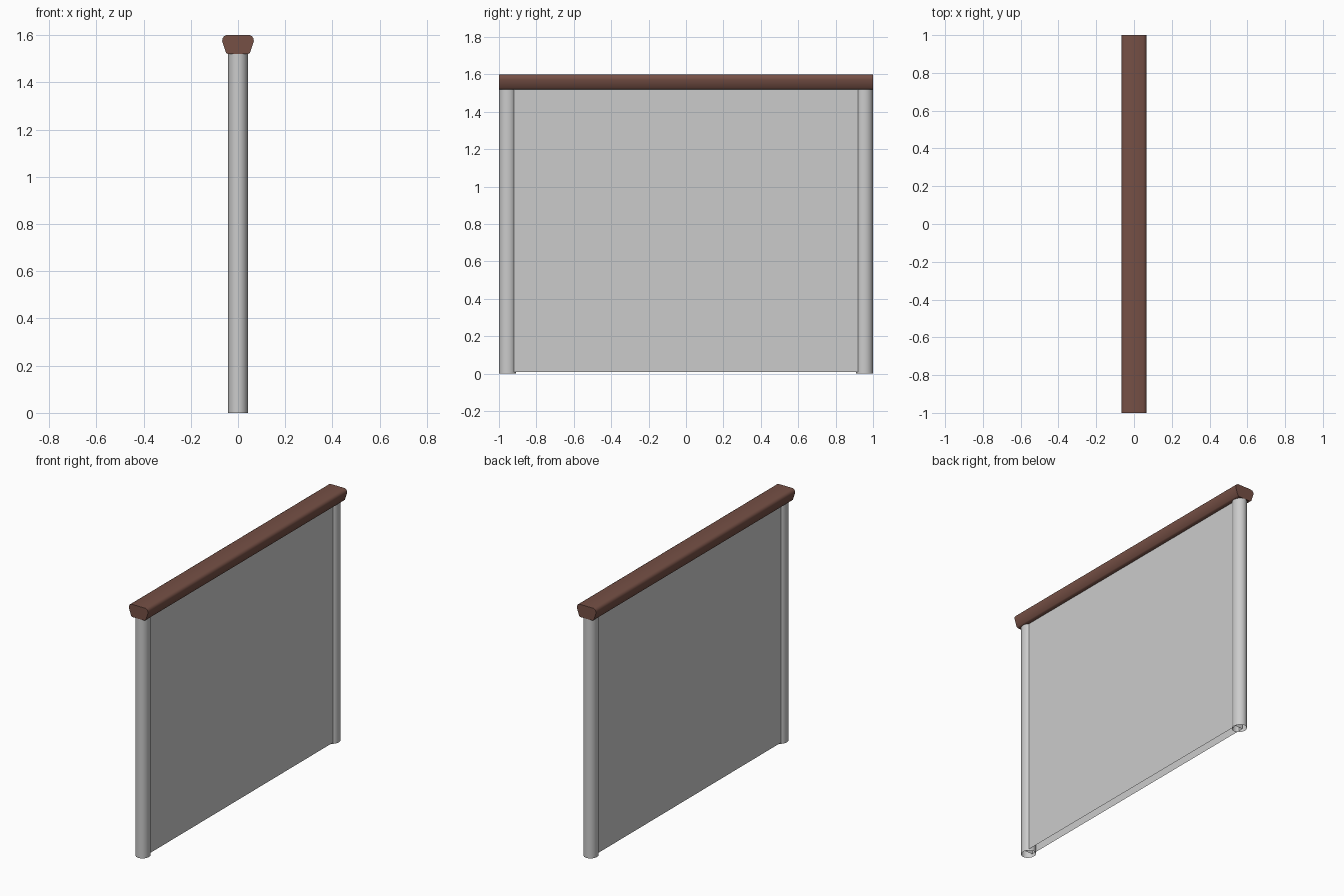
import bpy, bmesh, math

if "Cube" in bpy.data.objects:
    bpy.data.objects.remove(bpy.data.objects["Cube"])

POST_RX, POST_RY = 0.042, 0.046
RAIL_BOTTOM, HEIGHT = 1.52, 1.6


def make_object(name, bm, smooth_angle=None):
    bmesh.ops.recalc_face_normals(bm, faces=bm.faces)
    mesh = bpy.data.meshes.new(name)
    bm.to_mesh(mesh)
    bm.free()
    obj = bpy.data.objects.new(name, mesh)
    bpy.context.collection.objects.link(obj)
    if smooth_angle:
        bpy.ops.object.select_all(action='DESELECT')
        obj.select_set(True)
        bpy.context.view_layer.objects.active = obj
        bpy.ops.object.shade_smooth_by_angle(angle=math.radians(smooth_angle))
    return obj


# Hollow end posts, open at the bottom
for name, side in (("front_post", -1), ("back_post", 1)):
    bm = bmesh.new()
    bmesh.ops.create_cone(bm, cap_ends=False, segments=16,
                          radius1=1, radius2=1, depth=1)
    top = RAIL_BOTTOM + 0.01
    for v in bm.verts:
        v.co = (v.co.x * POST_RX,
                v.co.y * POST_RY + side * (1 - POST_RY),
                (v.co.z + 0.5) * top)
    make_object(name, bm, 40)

# Infill panel: thin box with an open underside, ends hidden in the posts
bm = bmesh.new()
bmesh.ops.create_cube(bm, size=1)
for v in bm.verts:
    v.co = (v.co.x * 0.052, v.co.y * 1.9, 0.008 if v.co.z < 0 else RAIL_BOTTOM + 0.005)
bmesh.ops.delete(bm, geom=[f for f in bm.faces if f.calc_center_median().z < 0.1],
                 context='FACES')
make_object("infill_panel", bm)

# Handrail: rounded, tapering section swept along y
half = [(0.044, RAIL_BOTTOM), (0.051, 1.526), (0.060, 1.552), (0.067, 1.573),
        (0.066, 1.585), (0.060, 1.595), (0.049, HEIGHT)]
profile = half + [(-x, z) for x, z in reversed(half)]
bm = bmesh.new()
face = bm.faces.new([bm.verts.new((x, -1, z)) for x, z in profile])
swept = bmesh.ops.extrude_face_region(bm, geom=[face], use_keep_orig=True)
for v in swept["geom"]:
    if isinstance(v, bmesh.types.BMVert):
        v.co.y = 1
rail = make_object("handrail", bm, 50)
brown = bpy.data.materials.new("brown_wood")
brown.diffuse_color = (0.18, 0.08, 0.06, 1)
brown.use_nodes = True
brown.node_tree.nodes["Principled BSDF"].inputs["Base Color"].default_value = brown.diffuse_color
rail.data.materials.append(brown)
